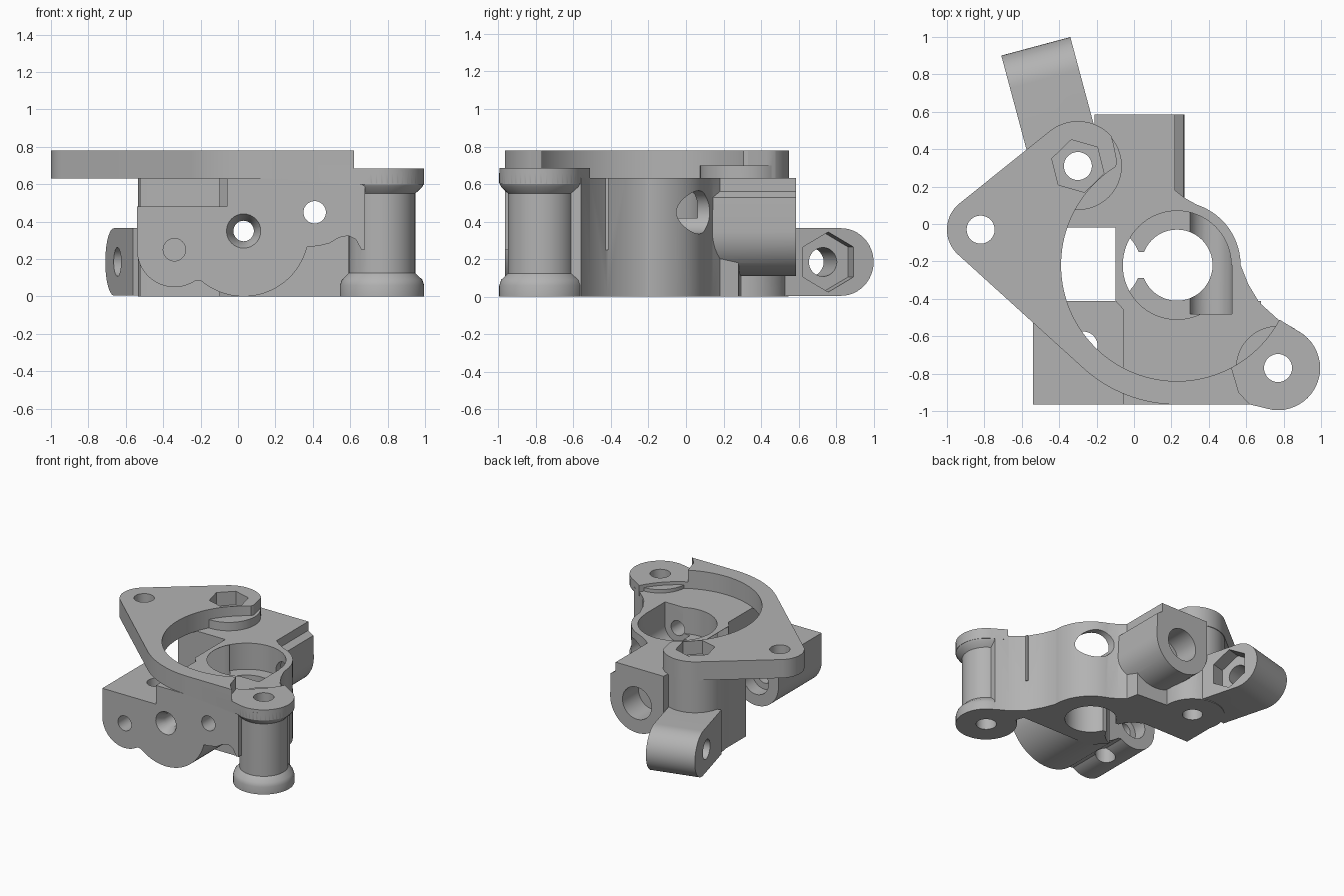
import bpy, bmesh, math
from mathutils import Vector

cube = bpy.data.objects.get("Cube")
if cube:
    bpy.data.objects.remove(cube, do_unlink=True)

grey = bpy.data.materials.new("plain_grey")
grey.use_nodes = True
grey.diffuse_color = (0.45, 0.45, 0.45, 1)
grey.node_tree.nodes["Principled BSDF"].inputs["Base Color"].default_value = (0.45, 0.45, 0.45, 1)

MOTOR = (0.23, -0.22)
POST = (-0.3, 0.31)
EAR = (-0.82, -0.03)
LUG = (0.77, -0.77)
FILAMENT = (0.03, 0.35)
SCREW = (0.41, 0.45)
PIVOT = (-0.34, 0.25)


def along_z(a, b, c):
    return (a, b, c)


def along_y(a, b, c):
    return (a, c, b)


def along_arm(a, b, c):
    # a runs outward, c runs across the arm
    out, across = Vector((-0.259, 0.966, 0)), Vector((0.966, 0.259, 0))
    return Vector((-0.525, 0.95, b)) + out * a + across * c


def arc(centre, r, a0, a1, n=24):
    angles = [math.radians(a0 + (a1 - a0) * i / n) for i in range(n + 1)]
    return [(centre[0] + r * math.cos(t), centre[1] + r * math.sin(t)) for t in angles]


def circle(centre, r, n=48, turn=0):
    return arc(centre, r, turn, turn + 360, n)[:-1]


def rect(x0, x1, y0, y1):
    return [(x0, y0), (x1, y0), (x1, y1), (x0, y1)]


def loft(name, rings, place=along_z):
    """Solid skinned through (outline, depth) rings."""
    bm = bmesh.new()
    loops = [[bm.verts.new(place(a, b, c)) for a, b in pts] for pts, c in rings]
    n = len(loops[0])
    for low, high in zip(loops, loops[1:]):
        for i in range(n):
            j = (i + 1) % n
            bm.faces.new((low[i], low[j], high[j], high[i]))
    bm.faces.new(loops[0])
    bm.faces.new(loops[-1])
    bmesh.ops.recalc_face_normals(bm, faces=bm.faces)
    mesh = bpy.data.meshes.new(name)
    bm.to_mesh(mesh)
    bm.free()
    mesh.materials.append(grey)
    ob = bpy.data.objects.new(name, mesh)
    bpy.context.collection.objects.link(ob)
    return ob


def prism(name, pts, lo, hi, place=along_z):
    return loft(name, [(pts, lo), (pts, hi)], place)


def combine(target, tool, operation):
    mod = target.modifiers.new("combine", 'BOOLEAN')
    mod.operation = operation
    mod.solver = 'EXACT'
    mod.object = tool
    bpy.context.view_layer.objects.active = target
    bpy.ops.object.modifier_apply(modifier=mod.name)
    bpy.data.objects.remove(tool, do_unlink=True)


# Main wall around the drive gear
wall = ([(0.0, -0.52), (0.62, -0.52), (0.67, -0.66), (0.85, -0.66), (0.86, -0.56), (0.77, -0.51),
         (0.67, -0.42), (0.61, -0.32)] + arc(MOTOR, 0.34, 0, 72)
        + [(0.27, 0.14), (0.22, 0.18), (0.2, 0.28), (-0.12, 0.3), (-0.3, 0.4), (-0.5, 0.35),
           (-0.525, 0.25), (-0.525, -0.02), (-0.1, -0.02), (-0.1, -0.41)])
housing = prism("drive_housing", wall, 0, 0.632)

# Front block with its two rounded lobes
front = ([(-0.54, 0.48)] + arc(PIVOT, 0.2, 180, 305) + arc(FILAMENT, 0.35, 230, 346)
         + [(0.43, 0.27), (0.49, 0.285), (0.54, 0.315), (0.59, 0.325), (0.63, 0.305), (0.66, 0.25),
            (0.68, 0.25), (0.68, 0.632), (-0.06, 0.632), (-0.06, 0.48)])
parts = [prism("front_block", front, -0.965, -0.412, along_y)]

# Rear filament boss
boss = ([(0.22, 0.632), (0.22, 0.56), (0.265, 0.53)] + arc(FILAMENT, 0.24, 0, -180)
        + [(-0.21, 0.632)])
parts.append(prism("rear_boss", boss, 0.1, 0.585, along_y))

# Rear post and the hinged arm
parts.append(prism("rear_post", circle(POST, 0.235), 0, 0.7))
arm = [(-0.57, 0.005)] + arc((-0.18, 0.185), 0.18, -90, 90) + [(-0.57, 0.365)]
parts.append(prism("hinge_arm", arm, -0.191, 0.191, along_arm))

# Flared corner pillar
flare = [(0, 0.225), (0.06, 0.225), (0.09, 0.215), (0.125, 0.178),
         (0.55, 0.178), (0.585, 0.215), (0.605, 0.225), (0.66, 0.225)]
parts.append(loft("corner_pillar", [(circle(LUG, r), z) for z, r in flare]))
lip_end = [(0.54, -0.83), (0.56, -0.9), (0.62, -0.965)]
lug_top = arc(LUG, 0.225, -100, 62) + arc(MOTOR, 0.62, 332, 298, 12) + lip_end
parts.append(prism("corner_lug", lug_top, 0.6, 0.685))

# Motor flange plate
plate = (arc(EAR, 0.18, 129, 228) + arc(MOTOR, 0.745, 228, 270) + lip_end[::-1]
         + arc(MOTOR, 0.62, 298, 122, 60) + [(-0.09, 0.33), (-0.11, 0.43)]
         + arc(POST, 0.24, 42, 129))
parts.append(prism("motor_flange", plate, 0.63, 0.78))

for part in parts:
    combine(housing, part, 'UNION')

# Gear pocket, bore and idler opening
cuts = [
    prism("gear_pocket", circle(MOTOR, 0.29, 64), 0.42, 0.9),
    prism("gear_bore", circle(MOTOR, 0.19), -0.1, 0.9),
    prism("idler_gap", [(-0.7, -0.411)] + arc((-0.16, -0.215), 0.196, -90, 90) + [(-0.7, -0.019)],
          -0.1, 0.629),
    prism("guide_gap", rect(0, 0.08, -0.29, -0.15), -0.1, 0.9),
    prism("screw_slot", rect(0.296, 0.524, -0.48, -0.22), 0.45, 0.9),
    prism("screw_channel", circle(SCREW, 0.115), -0.48, 0.4, along_y),
    prism("screw_hole", circle(SCREW, 0.06, 32), -1.2, 0, along_y),
]
# Filament path with a funnel in front and a collet seat behind
cuts += [
    prism("filament_hole", circle(FILAMENT, 0.055, 32), -1.2, 0.9, along_y),
    loft("filament_funnel", [(circle(FILAMENT, 0.1, 32), -0.98),
                             (circle(FILAMENT, 0.055, 32), -0.9)], along_y),
    prism("collet_seat", circle(FILAMENT, 0.13), 0.38, 0.8, along_y),
]
# Idler pivot, vertical bolt holes and nut traps
cuts += [
    prism("pivot_hole", circle(PIVOT, 0.06, 32), -1.2, -0.3, along_y),
    prism("pivot_recess", circle(PIVOT, 0.11, 32), -0.52, -0.3, along_y),
    prism("block_hole", circle((-0.27, -0.65), 0.075, 32), -0.1, 0.6),
    prism("post_nut_trap", circle(POST, 0.145, 6, 44), 0.67, 0.9),
    prism("arm_hole", circle((-0.25, 0.185), 0.077, 32), -0.4, 0.4, along_arm),
    prism("arm_nut_trap", circle((-0.25, 0.185), 0.16, 6, 30), 0.08, 0.4, along_arm),
]
cuts += [prism("bolt_hole", circle(p, 0.075, 32), -0.1, 0.9) for p in (POST, EAR, LUG)]
for cut in cuts:
    combine(housing, cut, 'DIFFERENCE')

bpy.ops.object.select_all(action='DESELECT')
housing.select_set(True)
bpy.context.view_layer.objects.active = housing
bpy.ops.object.shade_smooth_by_angle(angle=math.radians(30))
